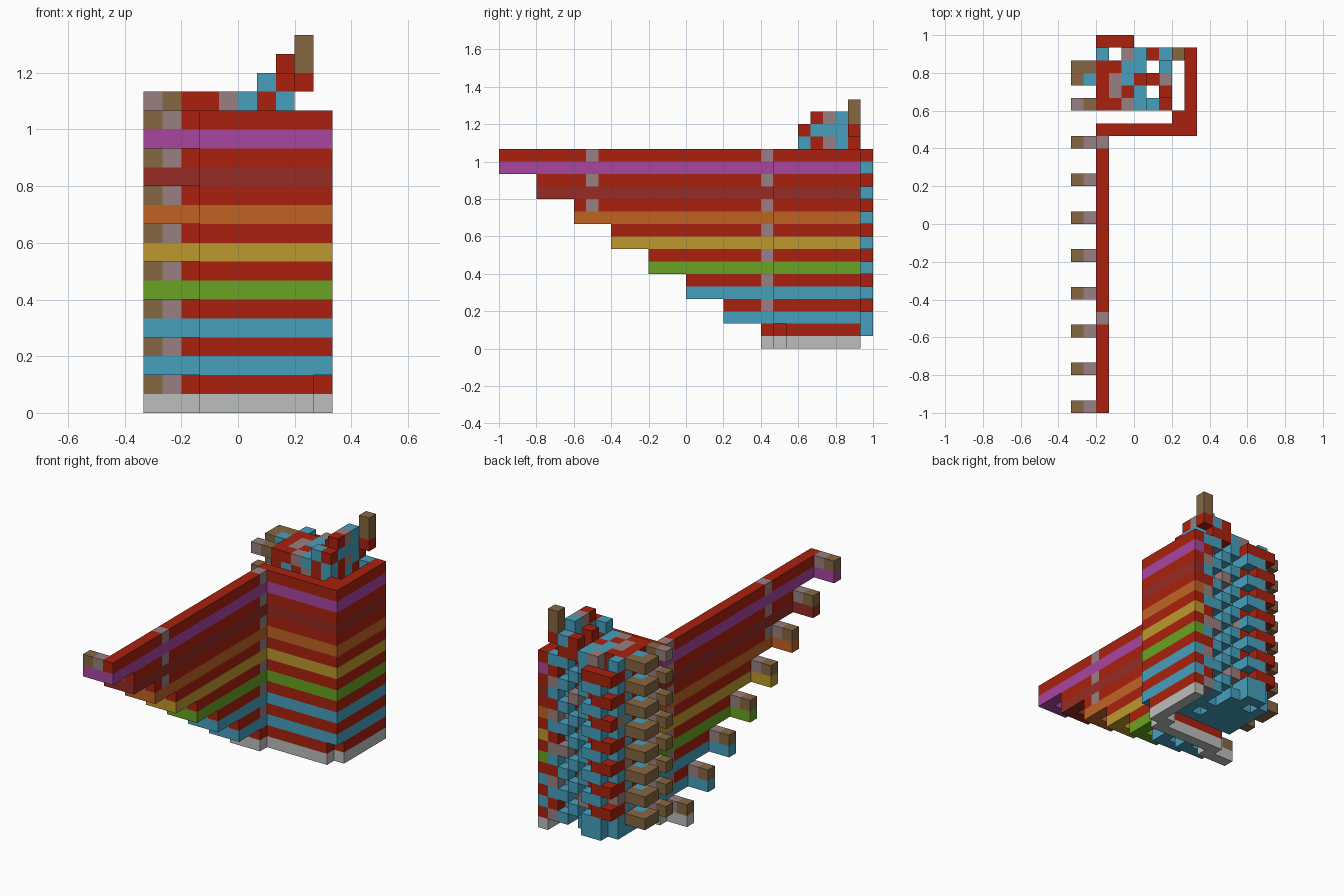
import bpy
import bmesh
from mathutils import Vector

if "Cube" in bpy.data.objects:
    bpy.data.objects.remove(bpy.data.objects["Cube"], do_unlink=True)

UNIT = 1 / 15
ORIGIN = Vector((-5, -15, 0))


def linear(c):
    c /= 255
    return c / 12.92 if c <= 0.04045 else ((c + 0.055) / 1.055) ** 2.4


# One flat material per colour
PALETTE = {
    "red": (170, 33, 14), "blue": (70, 160, 190), "mauve": (152, 128, 128),
    "brown": (134, 103, 66), "light grey": (188, 190, 190), "green": (104, 164, 34),
    "yellow": (190, 153, 46), "orange": (192, 99, 36), "dark red": (150, 44, 35),
    "purple": (168, 70, 160),
}
NAMES = list(PALETTE)
materials = []
for name, rgb in PALETTE.items():
    mat = bpy.data.materials.new(name)
    mat.use_nodes = True
    colour = (*map(linear, rgb), 1)
    mat.diffuse_color = colour
    bsdf = next(n for n in mat.node_tree.nodes if n.type == "BSDF_PRINCIPLED")
    bsdf.inputs["Base Color"].default_value = colour
    bsdf.inputs["Roughness"].default_value = 0.9
    materials.append(mat)

LETTERS = {"R": "red", "B": "blue", "M": "mauve", "N": "brown"}
STRIPES = ["light grey", "blue", "blue", "green", "yellow", "orange", "dark red", "purple"]
LEVELS = range(16)


def band(z):
    return "red" if z % 2 else STRIPES[z // 2]


def wall_start(z):
    return 21 - 3 * (z // 2)


# Long stepped wall: each pair of courses reaches further forward
wall = {}
for z in LEVELS:
    for j in range(wall_start(z), 22):
        pillar = z % 2 and j in (7, 21) and j > wall_start(z)
        wall[2, j, z] = "mauve" if pillar else band(z)

# Brackets sticking out at the end of every step
brackets = {}
for z in LEVELS:
    for i, tip in enumerate(("brown", "mauve")):
        brackets[i, wall_start(z), z] = tip if z % 2 else band(z)

# Striped corner walls in front of and beside the tower
shell = {}
for z in LEVELS:
    for i in range(2, 10):
        if i < 9 or z > 1:
            shell[i, 22, z] = band(z)
    for j in range(23, 29):
        shell[9, j, z] = band(z)
    shell[8, 23, z] = band(z)

# Tower top, rows running from back to front
ROOF = {
    16: ["B.MBRR", "RRBB.B", "RMBRRM", "RMRB.R", "RRMBRB"],
    17: ["....RB", ".....B", "....RB", ".....B", "....BR"],
    18: ["......", ".....B", ".....M", ".....R", "......"],
}
roof = {}
for z, rows in ROOF.items():
    for r, row in enumerate(rows):
        for c, letter in enumerate(row):
            if letter != ".":
                roof[c + 2, 28 - r, z] = LETTERS[letter]
roof[8, 28, 17] = "red"

# Corner post on the roof
mast = {(8, 28, z): "brown" for z in (18, 19)}

# Chequered tower core under the roof, with a toothed back
core = {}
for (i, j, top) in list(roof):
    if top != 16:
        continue
    for z in range(1, 16):
        if j == 28 and i > 4 and (i + z) % 2:
            continue
        chequer = "red" if (i + j + z) % 2 else "blue"
        if (i + 2 * j + 3 * z) % 7 == 0:
            chequer = "mauve"
        core[i, j, z] = "blue" if z == 1 else chequer
for z in range(1, 16):
    core[8, 28, z] = ("blue", "mauve", "red")[z % 3]

# Back rib, alternating courses
rib = {}
for z in range(1, 16):
    odd = z % 2 and z > 1
    for i in ((2, 3, 4) if z == 15 else (2, 3) if odd else (3, 4)):
        rib[i, 29, z] = "red" if odd else "blue"

# Stair treads stacked up the side of the tower
treads = {}
for z in range(2, 17, 2):
    treads[0, 24, z] = "mauve" if z == 16 else "brown"
    treads[1, 24, z] = "brown" if z == 16 else "mauve"
    for j in (26, 27):
        treads[0, j, z] = "brown"
        treads[1, j, z] = "brown" if j == 27 else "blue"

PARTS = {
    "stepped_wall": wall, "step_brackets": brackets, "corner_walls": shell,
    "tower_core": core, "tower_roof": roof, "roof_post": mast,
    "back_rib": rib, "side_treads": treads,
}
solid = set().union(*PARTS.values())


def build(name, cells):
    """Build the outer block faces of one part and merge flat areas."""
    bm = bmesh.new()
    cache = {}

    def vert(p):
        key = tuple(round(v) for v in p)
        if key not in cache:
            cache[key] = bm.verts.new((Vector(key) + ORIGIN) * UNIT)
        return cache[key]

    for cell, colour in cells.items():
        base = Vector(cell)
        for axis in range(3):
            u, v = Vector(), Vector()
            u[(axis + 1) % 3] = 1
            v[(axis + 2) % 3] = 1
            for side in (0, 1):
                step = Vector()
                step[axis] = 1
                near = base + step * (2 * side - 1)
                if tuple(int(n) for n in near) in solid:
                    continue
                o = base + step * side
                loop = [o, o + u, o + u + v, o + v]
                face = bm.faces.new([vert(p) for p in (loop if side else loop[::-1])])
                face.material_index = NAMES.index(colour)
    bmesh.ops.dissolve_limit(bm, angle_limit=0.01, verts=bm.verts[:], edges=bm.edges[:],
                             delimit={"MATERIAL", "NORMAL"})
    mesh = bpy.data.meshes.new(name)
    bm.to_mesh(mesh)
    bm.free()
    for mat in materials:
        mesh.materials.append(mat)
    bpy.context.collection.objects.link(bpy.data.objects.new(name, mesh))


for part, cells in PARTS.items():
    build(part, cells)
